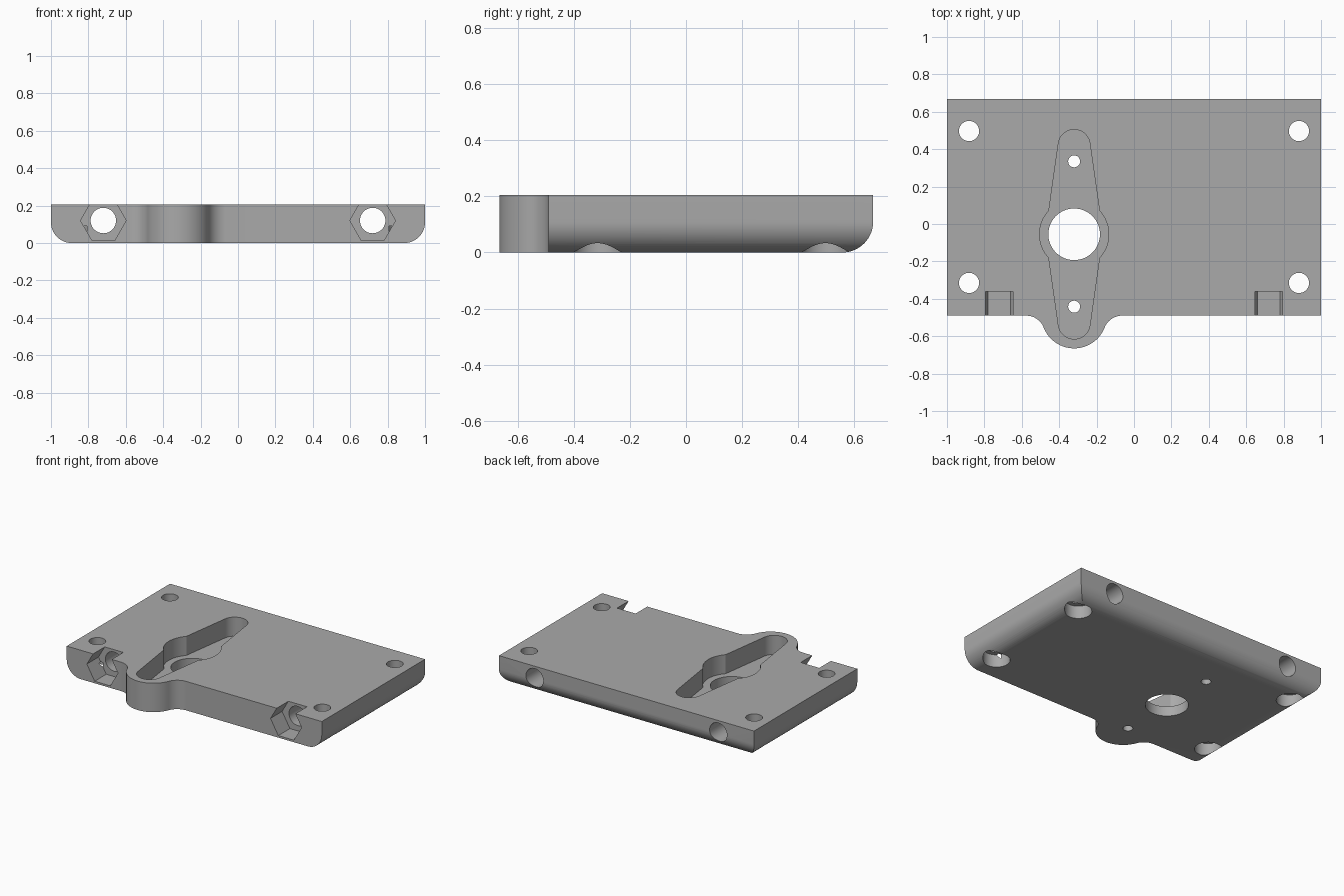
import bpy, bmesh
from math import sin, cos, pi, radians, atan2, hypot, sqrt

old = bpy.data.objects.get("Cube")
if old:
    bpy.data.objects.remove(old, do_unlink=True)

H = 0.205                    # plate thickness
FRONT, BACK = -0.49, 0.667   # straight front and back edges
SX, SY = -0.32, -0.055       # centre of the arm-shaped pocket

grey = bpy.data.materials.new("grey plastic")
grey.use_nodes = True
grey.diffuse_color = (0.4, 0.4, 0.4, 1)
grey.node_tree.nodes["Principled BSDF"].inputs["Base Color"].default_value = (0.4, 0.4, 0.4, 1)


def arc(cx, cy, r, a0, a1, n=20):
    """Points on an arc from angle a0 to a1 in radians."""
    return [(cx + r * cos(a0 + (a1 - a0) * i / n),
             cy + r * sin(a0 + (a1 - a0) * i / n)) for i in range(n + 1)]


def circle(cx, cy, r, n=48, turn=0):
    return arc(cx, cy, r, turn, turn + 2 * pi, n)[:-1]


def prism(name, outline, lo, hi, axis="Z"):
    """Extrude an outline: (x, y) along z, or (x, z) along y."""
    bm = bmesh.new()
    place = (lambda p: (p[0], p[1], lo)) if axis == "Z" else (lambda p: (p[0], lo, p[1]))
    face = bm.faces.new([bm.verts.new(place(p)) for p in outline])
    ext = bmesh.ops.extrude_face_region(bm, geom=[face])
    shift = (0, 0, hi - lo) if axis == "Z" else (0, hi - lo, 0)
    bmesh.ops.translate(bm, vec=shift,
                        verts=[v for v in ext["geom"] if isinstance(v, bmesh.types.BMVert)])
    bmesh.ops.recalc_face_normals(bm, faces=bm.faces)
    mesh = bpy.data.meshes.new(name)
    bm.to_mesh(mesh)
    bm.free()
    mesh.materials.append(grey)
    obj = bpy.data.objects.new(name, mesh)
    bpy.context.collection.objects.link(obj)
    return obj


# Plate outline with a round lug blended into the front edge
lug_r, blend_r = 0.175, 0.1
reach = sqrt((lug_r + blend_r) ** 2 - blend_r ** 2)
tilt = atan2(blend_r, reach)
outline = [(1, FRONT), (1, BACK), (-1, BACK), (-1, FRONT)]
outline += arc(SX - reach, FRONT - blend_r, blend_r, pi / 2, tilt, 12)
outline += arc(SX, FRONT, lug_r, pi + tilt, 2 * pi - tilt, 36)[1:-1]
outline += arc(SX + reach, FRONT - blend_r, blend_r, pi - tilt, pi / 2, 12)
plate = prism("mounting_plate", outline, 0, H)

# Rounded lower side edges
bm = bmesh.new()
bm.from_mesh(plate.data)
sides = [e for e in bm.edges
         if all(abs(abs(v.co.x) - 1) < 1e-4 and v.co.z < 1e-4 for v in e.verts)]
bmesh.ops.bevel(bm, geom=sides, offset=0.11, segments=14, profile=0.5, affect="EDGES")
bm.to_mesh(plate.data)
bm.free()

cutters = []

# Corner screw holes with counterbores from below, and nut pockets with cross holes
for side, s in (("left", 1), ("right", -1)):
    for end, y in (("front", -0.315), ("back", 0.497)):
        cutters.append(prism(f"{end}_{side}_screw_hole_cutter", circle(s * 0.882, y, 0.054), -0.1, 0.3))
        cutters.append(prism(f"{end}_{side}_counterbore_cutter", circle(s * 0.882, y, 0.087), -0.1, 0.09))
    cutters.append(prism(f"{side}_cross_hole_cutter", circle(s * 0.72, 0.12, 0.068), -0.8, 0.8, "Y"))
    cutters.append(prism(f"{side}_nut_pocket_cutter", circle(s * 0.72, 0.12, 0.122, 6), -0.7, -0.36, "Y"))

# Arm-shaped pocket: round hub with two tapered, rounded arms
hub_r, tip_r, tip_y = 0.185, 0.085, 0.475
hub_a = radians(43)
lean = radians(8)
half = arc(0, 0, hub_r, -hub_a, hub_a, 16)
half += arc(0, tip_y, tip_r, lean, pi - lean, 24)
half += arc(0, 0, hub_r, pi - hub_a, pi, 8)
half = [p for p in half if p[1] > 1e-5]
pocket = half + [(-hub_r, 0)] + [(-x, -y) for x, y in half] + [(hub_r, 0)]
pocket = [(SX + x, SY + y) for x, y in pocket]
cutters.append(prism("arm_pocket_cutter", pocket, 0.07, 0.3))

# Shaft hole and two small fixing holes through the pocket floor
cutters.append(prism("shaft_hole_cutter", circle(SX, SY, 0.138, 64), -0.1, 0.3))
for end, y in (("front", -0.442), ("back", 0.335)):
    cutters.append(prism(f"{end}_fixing_hole_cutter", circle(SX, y, 0.032, 32), -0.1, 0.3))

# Cut everything, bake the result and drop the cutters
for c in cutters:
    c.hide_render = True
    mod = plate.modifiers.new(c.name, "BOOLEAN")
    mod.operation = "DIFFERENCE"
    mod.solver = "EXACT"
    mod.object = c
bpy.context.view_layer.update()
result = bpy.data.meshes.new_from_object(plate.evaluated_get(bpy.context.evaluated_depsgraph_get()))
plate.modifiers.clear()
plate.data = result
for c in cutters:
    bpy.data.objects.remove(c, do_unlink=True)

bpy.ops.object.select_all(action="DESELECT")
plate.select_set(True)
bpy.context.view_layer.objects.active = plate
bpy.ops.object.shade_smooth_by_angle(angle=radians(30))
